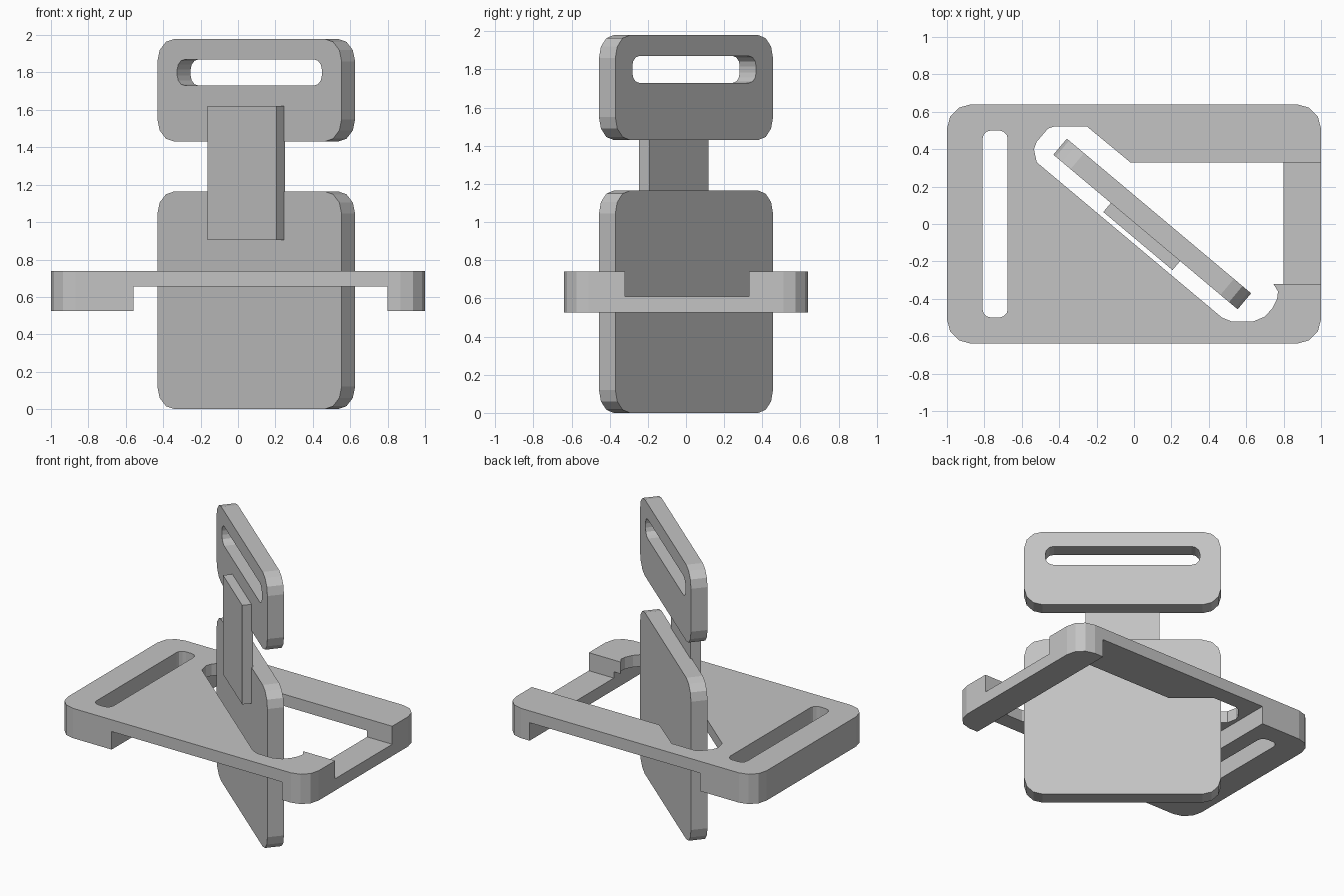
import bpy, bmesh
from math import radians, cos, sin
from mathutils import Matrix

if "Cube" in bpy.data.objects:
    bpy.data.objects.remove(bpy.data.objects["Cube"], do_unlink=True)

GREY = (0.55, 0.55, 0.55, 1)
grey = bpy.data.materials.new("plain_grey")
grey.use_nodes = True
grey.diffuse_color = GREY
grey.node_tree.nodes["Principled BSDF"].inputs["Base Color"].default_value = GREY


def rounded(x0, x1, y0, y1, r, seg=3):
    """Rectangle outline with faceted round corners."""
    corners = [(x1 - r, y1 - r), (x0 + r, y1 - r), (x0 + r, y0 + r), (x1 - r, y0 + r)]
    pts = []
    for i, (cx, cy) in enumerate(corners):
        for k in range(seg + 1):
            a = radians(90 * (i + k / seg))
            pts.append((cx + r * cos(a), cy + r * sin(a)))
    return pts


def rect(x0, x1, y0, y1):
    return [(x0, y0), (x1, y0), (x1, y1), (x0, y1)]


def prism(name, outline, low, high, matrix=Matrix()):
    """Extrude an outline between two heights, then place it."""
    bm = bmesh.new()
    base = bm.faces.new([bm.verts.new((x, y, low)) for x, y in outline])
    top = bmesh.ops.extrude_face_region(bm, geom=[base])["geom"]
    bmesh.ops.translate(bm, vec=(0, 0, high - low),
                        verts=[v for v in top if isinstance(v, bmesh.types.BMVert)])
    bmesh.ops.transform(bm, matrix=matrix, verts=bm.verts)
    bmesh.ops.recalc_face_normals(bm, faces=bm.faces)
    mesh = bpy.data.meshes.new(name)
    bm.to_mesh(mesh)
    bm.free()
    mesh.materials.append(grey)
    obj = bpy.data.objects.new(name, mesh)
    bpy.context.collection.objects.link(obj)
    return obj


def cut(obj, cutters):
    """Subtract the cutters from a part and discard them."""
    bpy.context.view_layer.objects.active = obj
    for c in cutters:
        c.hide_render = True
        mod = obj.modifiers.new("cut", "BOOLEAN")
        mod.operation, mod.solver, mod.object = "DIFFERENCE", "EXACT", c
        bpy.ops.object.modifier_apply(modifier=mod.name)
        bpy.data.objects.remove(c, do_unlink=True)


# Flat frame with strap slot, slanted opening, stepped underside and low end bar
frame = prism("buckle_frame", rounded(-1, 1, -0.64, 0.64, 0.13), 0.525, 0.74)
opening = [(-0.535, 0.40), (-0.52, 0.44), (-0.46, 0.51), (-0.43, 0.52), (-0.25, 0.52),
           (-0.02, 0.33), (0.79, 0.33), (0.79, -0.32), (0.745, -0.32), (0.77, -0.36),
           (0.765, -0.40), (0.74, -0.45), (0.70, -0.495), (0.64, -0.52), (0.52, -0.52),
           (0.47, -0.50), (-0.52, 0.33)]
cut(frame, [
    prism("underside_cutter", rect(-0.56, 0.8, -1, 1), 0.4, 0.655),
    prism("opening_cutter", opening, 0.3, 0.9),
    prism("end_bar_cutter", rect(0.78, 1.1, -0.32, 0.33), 0.61, 0.9),
    prism("strap_slot_cutter", rounded(-0.81, -0.675, -0.5, 0.5, 0.045), 0.3, 0.9),
])

# Upright parts share a turned plane: local x along, y up, z towards the front
upright = (Matrix.Translation((0.0975, 0, 0)) @ Matrix.Rotation(radians(-40), 4, "Z")
           @ Matrix.Rotation(radians(90), 4, "X"))
HALF, THICK = 0.643, 0.056

prism("lower_plate", rounded(-HALF, HALF, 0, 1.165, 0.12), -THICK, THICK, upright)
upper = prism("upper_plate", rounded(-HALF, HALF, 1.43, 1.98, 0.12), -THICK, THICK, upright)
cut(upper, [prism("upper_slot_cutter", rounded(-0.505, 0.505, 1.73, 1.87, 0.055),
                  -0.3, 0.3, upright)])

# Connecting strip lapped over the front of both plates
prism("connecting_strip", rect(-0.2415, 0.2415, 0.905, 1.62), 0.047, 0.119, upright)
